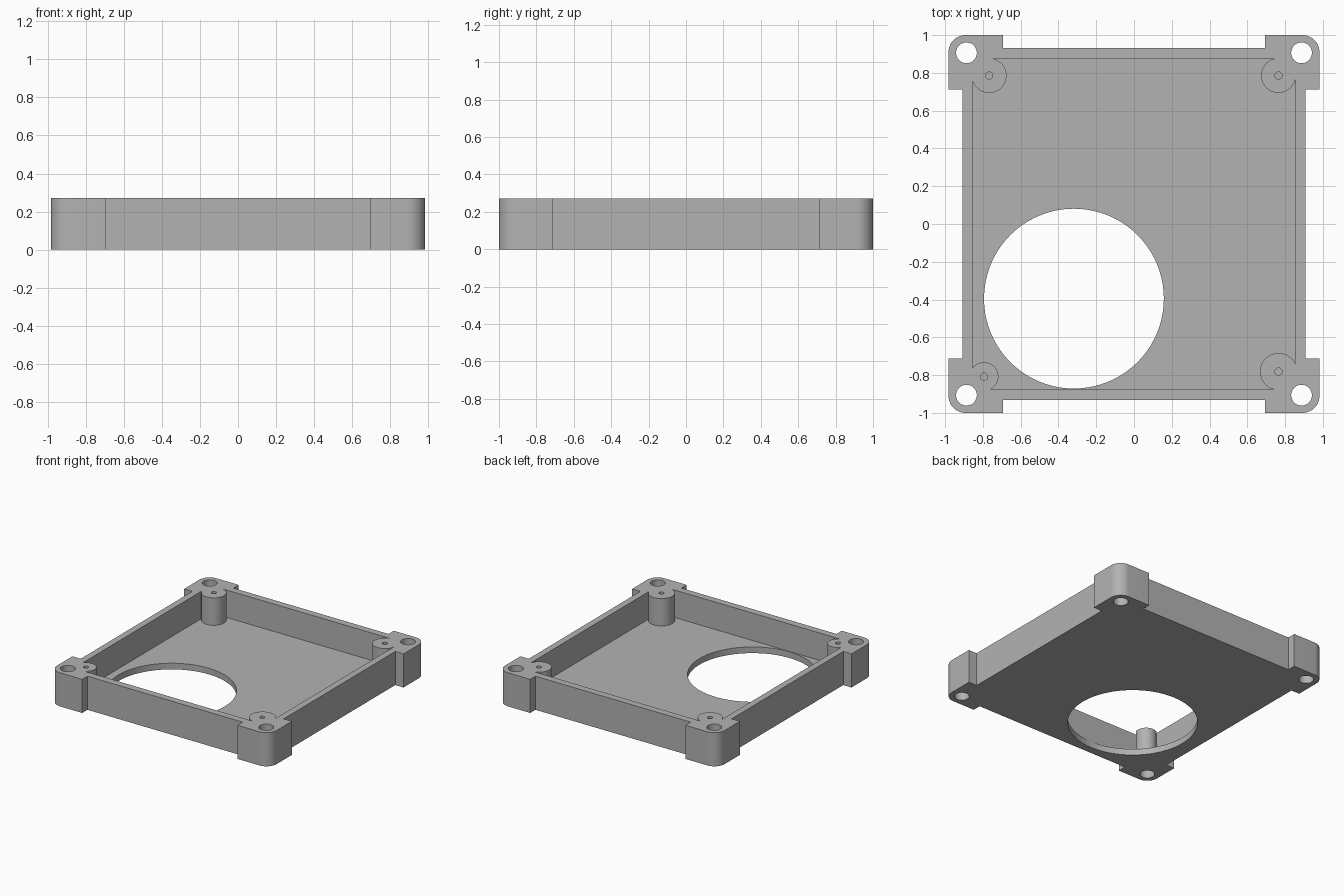
import bpy
from math import acos, asin, atan2, cos, sin, pi, tau

cube = bpy.data.objects.get("Cube")
if cube:
    bpy.data.objects.remove(cube)

HEIGHT, FLOOR = 0.272, 0.05
HALF_X, HALF_Y, CORNER_R = 0.982, 1.0, 0.09
BLOCK_X, BLOCK_Y = 0.694, 0.713       # inner ends of the corner blocks
WALL_X, WALL_Y = 0.908, 0.933         # outer wall faces
POCKET_X, POCKET_Y = 0.855, 0.876     # inner wall faces

grey = bpy.data.materials.new("plain grey")
grey.use_nodes = True
colour = (0.45, 0.45, 0.45, 1)
grey.diffuse_color = colour
grey.node_tree.nodes["Principled BSDF"].inputs["Base Color"].default_value = colour


def prism(name, outline, z0, z1):
    """Extrude a counter-clockwise outline from z0 to z1."""
    n = len(outline)
    verts = [(x, y, z) for z in (z0, z1) for x, y in outline]
    faces = [tuple(reversed(range(n))), tuple(range(n, 2 * n))]
    faces += [(i, (i + 1) % n, n + (i + 1) % n, n + i) for i in range(n)]
    mesh = bpy.data.meshes.new(name)
    mesh.from_pydata(verts, [], faces)
    mesh.materials.append(grey)
    obj = bpy.data.objects.new(name, mesh)
    bpy.context.collection.objects.link(obj)
    return obj


def arc(cx, cy, r, a0, a1, steps):
    return [(cx + r * cos(a0 + (a1 - a0) * i / steps),
             cy + r * sin(a0 + (a1 - a0) * i / steps)) for i in range(steps + 1)]


def circle(cx, cy, r, steps):
    return arc(cx, cy, r, 0, tau, steps)[:-1]


def cut(target, cutter):
    cutter.hide_render = True
    mod = target.modifiers.new("cut", "BOOLEAN")
    mod.operation, mod.solver, mod.object = "DIFFERENCE", "EXACT", cutter
    bpy.context.view_layer.objects.active = target
    bpy.ops.object.modifier_apply(modifier=mod.name)
    bpy.data.objects.remove(cutter)


# Corners in counter-clockwise order, with the screw post in each: x, y, radius
CORNERS = [(1, 1), (-1, 1), (-1, -1), (1, -1)]
POSTS = [(0.765, 0.786, 0.092), (-0.767, 0.786, 0.092),
         (-0.794, -0.808, 0.076), (0.765, -0.781, 0.098)]

# Outer body: walls with a proud, rounded block at each corner
body = []
for sx, sy in CORNERS:
    start = {(1, 1): 0, (-1, 1): pi / 2, (-1, -1): pi, (1, -1): 1.5 * pi}[sx, sy]
    side = [(sx * WALL_X, sy * BLOCK_Y), (sx * HALF_X, sy * BLOCK_Y)]
    end = [(sx * BLOCK_X, sy * HALF_Y), (sx * BLOCK_X, sy * WALL_Y)]
    round_corner = arc(sx * (HALF_X - CORNER_R), sy * (HALF_Y - CORNER_R),
                       CORNER_R, start, start + pi / 2, 12)
    if sx * sy > 0:
        body += side + round_corner + end
    else:
        body += end[::-1] + round_corner + side[::-1]
tray = prism("enclosure_tray", body, 0, HEIGHT)

# Inner pocket: its outline runs round the screw posts, leaving them standing
pocket = []
for (sx, sy), (cx, cy, r) in zip(CORNERS, POSTS):
    gap_x = min(POCKET_X - abs(cx), r)
    gap_y = min(POCKET_Y - abs(cy), r)
    a0 = -acos(gap_x / r)                      # meets the side wall
    a1 = -tau + pi - asin(gap_y / r)           # meets the end wall
    points = arc(0, 0, r, a0, a1, 40)
    points = [(cx + sx * x, cy + sy * y) for x, y in points]
    pocket += points if sx * sy > 0 else points[::-1]
cut(tray, prism("pocket_cutter", pocket, FLOOR, HEIGHT + 0.1))

# Large round opening in the floor
cut(tray, prism("opening_cutter", circle(-0.318, -0.395, 0.476, 80), -0.1, FLOOR + 0.02))

# Through holes in the corner blocks and blind pilot holes in the posts
for (sx, sy), (cx, cy, r) in zip(CORNERS, POSTS):
    cut(tray, prism("bolt_cutter", circle(sx * 0.887, sy * 0.906, 0.055, 32), -0.1, HEIGHT + 0.1))
    cut(tray, prism("pilot_cutter", circle(cx, cy, 0.019, 20), FLOOR, HEIGHT + 0.1))

# Smooth the round faces, keep the edges sharp
bpy.ops.object.select_all(action="DESELECT")
tray.select_set(True)
bpy.context.view_layer.objects.active = tray
bpy.ops.object.shade_smooth_by_angle(angle=pi / 6)
